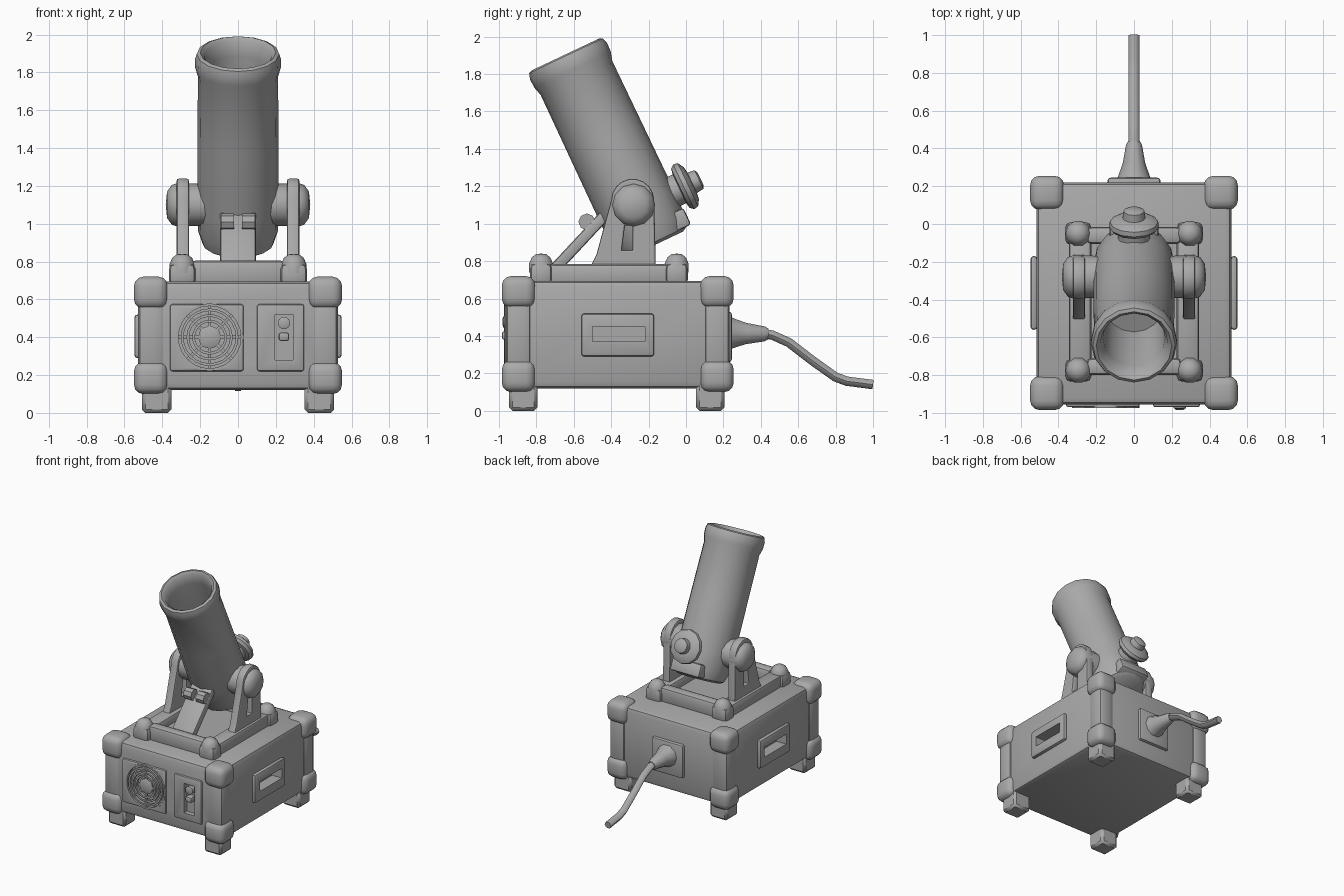
import bpy, bmesh, math
from mathutils import Vector, Matrix

if "Cube" in bpy.data.objects:
    bpy.data.objects.remove(bpy.data.objects["Cube"])

grey = bpy.data.materials.new("plain_grey")
grey.diffuse_color = (0.4, 0.4, 0.4, 1)
grey.use_nodes = True
grey.node_tree.nodes["Principled BSDF"].inputs["Base Color"].default_value = grey.diffuse_color


def finish(bm, name, smooth=40):
    bmesh.ops.recalc_face_normals(bm, faces=bm.faces)
    me = bpy.data.meshes.new(name)
    bm.to_mesh(me)
    bm.free()
    ob = bpy.data.objects.new(name, me)
    bpy.context.collection.objects.link(ob)
    me.materials.append(grey)
    shade(ob, smooth)
    return ob


def shade(ob, angle=40):
    bpy.ops.object.select_all(action='DESELECT')
    ob.select_set(True)
    bpy.context.view_layer.objects.active = ob
    bpy.ops.object.shade_smooth_by_angle(angle=math.radians(angle))


def box(name, lo, hi, bevel=0.0, seg=2):
    lo, hi = Vector(lo), Vector(hi)
    bm = bmesh.new()
    bmesh.ops.create_cube(bm, size=1)
    for v in bm.verts:
        v.co = Vector([c * s for c, s in zip(v.co, hi - lo)]) + (lo + hi) / 2
    if bevel:
        bmesh.ops.bevel(bm, geom=bm.edges[:], offset=bevel, segments=seg,
                        profile=0.5, affect='EDGES')
    return finish(bm, name)


def lathe(name, origin, direction, profile, sides=16):
    """Revolve (distance, radius) pairs around an axis; radius 0 closes an end."""
    rot = Vector(direction).to_track_quat('Z', 'Y').to_matrix()
    bm = bmesh.new()
    rings = []
    for d, r in profile:
        n = sides if r > 0 else 1
        rings.append([bm.verts.new(Vector(origin) + rot @ Vector(
            (r * math.cos(2 * math.pi * i / sides), r * math.sin(2 * math.pi * i / sides), d)))
            for i in range(n)])
    for a, b in zip(rings, rings[1:]):
        for i in range(sides):
            j = (i + 1) % sides
            quad = [a[i % len(a)], a[j % len(a)], b[j % len(b)], b[i % len(b)]]
            bm.faces.new(list(dict.fromkeys(quad)))
    return finish(bm, name)


def cut(ob, cutter):
    m = ob.modifiers.new("cut", 'BOOLEAN')
    m.operation, m.object, m.solver = 'DIFFERENCE', cutter, 'EXACT'
    bpy.context.view_layer.objects.active = ob
    bpy.ops.object.modifier_apply(modifier=m.name)
    bpy.data.objects.remove(cutter)
    shade(ob)


# Main casing with hand holes in both sides
casing = box("casing", (-0.515, -0.955, 0.12), (0.515, 0.22, 0.695), 0.035)
for s in (-1, 1):
    # Raised side panels
    side = box("hand_hole_surround", (s * 0.53 - 0.018, -0.56, 0.29),
               (s * 0.53 + 0.018, -0.17, 0.52), 0.016)
    for target in (casing, side):
        cut(target, box("cutter", (s * 0.52 - 0.06, -0.5, 0.37), (s * 0.52 + 0.06, -0.22, 0.45)))

# Corner caps and feet
for x in (-0.46, 0.46):
    for y in (-0.895, 0.165):
        for z in (0.185, 0.635):
            box("corner_cap", (x - 0.09, y - 0.09, z - 0.085), (x + 0.09, y + 0.09, z + 0.085), 0.05, 3)
        post = 0.068
        box("corner_post", (x - post, y - post, 0.2), (x + post, y + post, 0.62), 0.03)
        fx, fy = math.copysign(0.43, x), -0.87 if y < 0 else 0.13
        box("foot", (fx - 0.078, fy - 0.076, 0), (fx + 0.078, fy + 0.076, 0.16), 0.018, 1)

# Front panels, with openings for the fan and the switch
fan = Vector((-0.15, -0.955, 0.40))
fan_panel = box("fan_panel", (-0.36, -0.97, 0.22), (0.03, -0.94, 0.575), 0.013)
switch_panel = box("switch_panel", (0.10, -0.97, 0.22), (0.35, -0.94, 0.575), 0.013)
for target in (fan_panel, casing):
    cut(target, lathe("cutter", fan + Vector((0, -0.05, 0)), (0, 1, 0),
                      [(0, 0), (0, 0.17), (0.09, 0.17), (0.09, 0)], 24))
for target in (switch_panel, casing):
    cut(target, box("cutter", (0.195, -1.0, 0.28), (0.29, -0.93, 0.52)))
for r in (0.085, 0.115, 0.145, 0.172):
    lathe("grille_ring", fan, (0, 1, 0),
          [(-0.018, r - 0.007), (-0.018, r + 0.007), (0.005, r + 0.007),
           (0.005, r - 0.007), (-0.018, r - 0.007)], 24)
lathe("fan_hub", fan, (0, -1, 0), [(-0.04, 0.06), (0.008, 0.06), (0.016, 0.04), (0.016, 0)], 12)
for i in range(8):
    spoke = box("grille_spoke", (0.05, -0.007, -0.008), (0.175, 0.007, 0.008))
    spoke.matrix_world = Matrix.Translation(fan) @ Matrix.Rotation(i * math.pi / 4, 4, 'Y')
lathe("switch_button", (0.243, -0.92, 0.475), (0, -1, 0),
      [(0, 0.033), (0.055, 0.033), (0.06, 0.02), (0.06, 0)], 10)
box("switch_lever", (0.215, -0.985, 0.38), (0.27, -0.92, 0.425), 0.012)

# Mounting frame on the lid
for s in (-1, 1):
    box("frame_side_rail", (s * 0.285 - 0.06, -0.79, 0.67), (s * 0.285 + 0.06, -0.03, 0.785), 0.025)
    for y in (-0.775, -0.05):
        box("frame_corner_base", (s * 0.295 - 0.07, y - 0.06, 0.67),
            (s * 0.295 + 0.07, y + 0.06, 0.79), 0.03)
        lathe("frame_knob", (s * 0.295, y, 0.74), (0, 0, 1),
              [(0, 0.068), (0.045, 0.068), (0.08, 0.052), (0.098, 0.028), (0.1, 0)], 10)
for y in (-0.755, -0.06):
    box("frame_cross_rail", (-0.25, y - 0.045, 0.67), (0.25, y + 0.045, 0.805), 0.025)
box("frame_floor", (-0.26, -0.76, 0.67), (0.26, -0.06, 0.72))


# Upright brackets: rounded arch outlines with a window
def bracket(x):
    cu = bpy.data.curves.new("bracket_outline", 'CURVE')
    cu.dimensions, cu.fill_mode = '2D', 'BOTH'
    cu.extrude, cu.bevel_depth, cu.bevel_resolution = 0.022, 0.01, 1
    arch = [(-0.285 + 0.105 * math.cos(math.radians(a)), 1.125 + 0.105 * math.sin(math.radians(a)))
            for a in range(0, 181, 20)]
    outer = [(-0.53, 0.71), (-0.17, 0.71)] + arch + [(-0.47, 0.83)]
    window = [(-0.355, 0.85), (-0.275, 0.85), (-0.275, 1.0), (-0.335, 1.0)]
    for pts in (outer, window):
        sp = cu.splines.new('POLY')
        sp.points.add(len(pts) - 1)
        for p, (y, z) in zip(sp.points, pts):
            p.co = (y, z, 0, 1)
        sp.use_cyclic_u = True
    ob = bpy.data.objects.new("side_bracket", cu)
    bpy.context.collection.objects.link(ob)
    # Local x, y, z become world y, z, x
    ob.matrix_world = Matrix(((0, 0, 1, x), (1, 0, 0, 0), (0, 1, 0, 0), (0, 0, 0, 1)))
    cu.materials.append(grey)
    bpy.ops.object.select_all(action='DESELECT')
    ob.select_set(True)
    bpy.context.view_layer.objects.active = ob
    bpy.ops.object.convert(target='MESH')
    shade(bpy.context.object)


for s in (-1, 1):
    bracket(s * 0.292)
    lathe("pivot_boss", (s * 0.15, -0.28, 1.1), (s, 0, 0),
          [(0, 0.11), (0.17, 0.115), (0.2, 0.105), (0.225, 0.07), (0.232, 0)], 12)

# Tilted barrel, open at the muzzle
axis = Vector((0, 0.427, -0.904)).normalized()
back = Vector((0, 0.904, 0.427)).normalized()
muzzle = Vector((0, -0.645, 1.905))
lathe("barrel", muzzle, axis,
      [(0.5, 0), (0.5, 0.155), (0.1, 0.165), (0.02, 0.18), (0, 0.2), (0.008, 0.218),
       (0.04, 0.228), (0.09, 0.226), (0.14, 0.212), (0.5, 0.214), (0.9, 0.216),
       (1.04, 0.212), (1.11, 0.19), (1.125, 0.165), (1.125, 0)], 16)
# Breech knob behind the barrel
lathe("breech_knob", muzzle + axis * 0.91, back,
      [(0.15, 0.085), (0.245, 0.085), (0.25, 0.115), (0.27, 0.132), (0.295, 0.128),
       (0.315, 0.095), (0.32, 0.06), (0.36, 0.055), (0.37, 0.035), (0.37, 0)], 12)
# Breech foot below the knob
plate = box("breech_plate", (-0.13, -0.06, -0.05), (0.13, 0.06, 0.05), 0.015)
plate.matrix_world = Matrix.Translation(muzzle + axis * 1.06 + back * 0.16) @ \
    Matrix.Rotation(math.atan2(0.427, 0.904), 4, 'X')

# Front support strut with its hinge
strut = box("front_strut", (-0.095, -0.2, -0.03), (0.095, 0.2, 0.03), 0.015)
strut.matrix_world = Matrix.Translation((0, -0.565, 0.905)) @ Matrix.Rotation(math.radians(47), 4, 'X')
for x in (-0.055, 0.055):
    lathe("strut_hinge", (x - 0.035, -0.53, 1.01), (1, 0, 0),
          [(0, 0), (0, 0.045), (0.07, 0.045), (0.07, 0)], 8)

# Cable with its socket at the back
box("cable_plate", (-0.14, 0.19, 0.26), (0.14, 0.245, 0.53), 0.015)
lathe("cable_socket", (0, 0.22, 0.415), (0, 1, -0.02),
      [(0, 0.1), (0.03, 0.085), (0.1, 0.06), (0.2, 0.042), (0.22, 0.03), (0.22, 0)], 10)
cu = bpy.data.curves.new("cable", 'CURVE')
cu.dimensions = '3D'
cu.bevel_depth, cu.bevel_resolution, cu.use_fill_caps = 0.029, 1, True
path = [(0.38, 0.415), (0.46, 0.405), (0.55, 0.365), (0.68, 0.265), (0.8, 0.18), (0.86, 0.158), (1.0, 0.14)]
sp = cu.splines.new('POLY')
sp.points.add(len(path) - 1)
for p, (y, z) in zip(sp.points, path):
    p.co = (0, y, z, 1)
cable = bpy.data.objects.new("cable", cu)
bpy.context.collection.objects.link(cable)
cu.materials.append(grey)
bpy.ops.object.select_all(action='DESELECT')
cable.select_set(True)
bpy.context.view_layer.objects.active = cable
bpy.ops.object.convert(target='MESH')
shade(bpy.context.object, 60)
